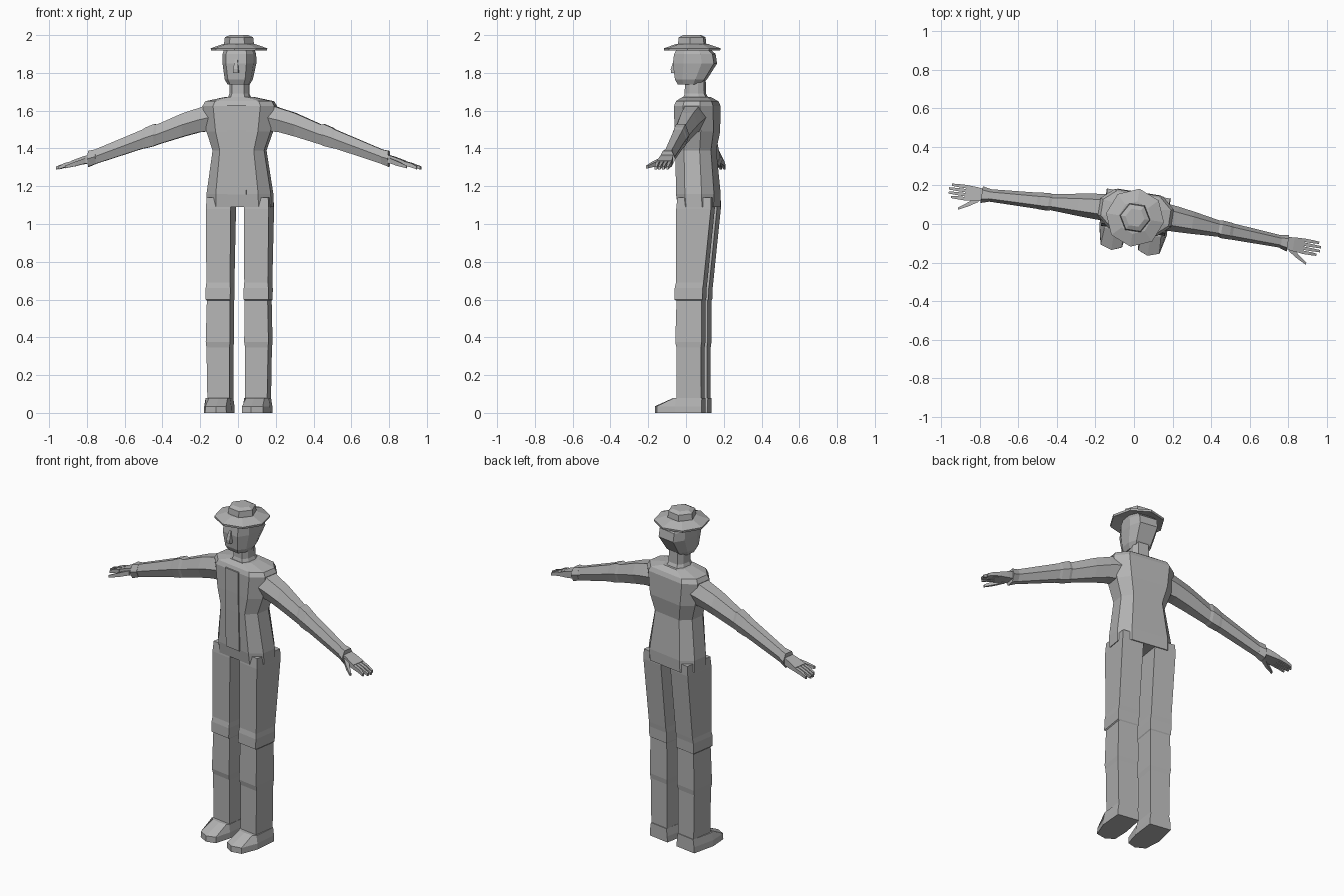
import bpy, bmesh, math

YAW = math.radians(-9)          # the whole figure is turned slightly

grey = bpy.data.materials.new("plain grey")
grey.diffuse_color = (0.45, 0.45, 0.45, 1)


def loft(name, rings, mirror=False):
    """Skin a list of equal-length point rings and cap both ends."""
    bm = bmesh.new()
    vs = [[bm.verts.new(p) for p in r] for r in rings]
    n = len(vs[0])
    for a, b in zip(vs, vs[1:]):
        for i in range(n):
            j = (i + 1) % n
            bm.faces.new((a[i], a[j], b[j], b[i]))
    bm.faces.new(vs[0][::-1])
    bm.faces.new(vs[-1])
    bmesh.ops.recalc_face_normals(bm, faces=bm.faces)
    me = bpy.data.meshes.new(name)
    bm.to_mesh(me)
    bm.free()
    me.materials.append(grey)
    ob = bpy.data.objects.new(name, me)
    bpy.context.collection.objects.link(ob)
    ob.rotation_euler.z = YAW
    if mirror:
        ob.modifiers.new("mirror", 'MIRROR').use_mirror_merge = False
    return ob


def octagon(z, w, f, b, k=0.66):
    """Horizontal chamfered section: half width, front y, back y."""
    d = b - f
    y1, y2 = f + d * 0.28, b - d * 0.28
    return [(-w * k, f, z), (w * k, f, z), (w, y1, z), (w, y2, z),
            (w * k, b, z), (-w * k, b, z), (-w, y2, z), (-w, y1, z)]


def rect(z, x0, x1, f, b):
    return [(x0, f, z), (x1, f, z), (x1, b, z), (x0, b, z)]


def hexa(x, y, z, hy, hz):
    """Six-sided section across the arm."""
    return [(x, y - hy, z), (x, y - hy * .55, z + hz), (x, y + hy * .55, z + hz),
            (x, y + hy, z), (x, y + hy * .55, z - hz), (x, y - hy * .55, z - hz)]


def slab(x, y, z, hy, hz):
    return [(x, y - hy, z - hz), (x, y - hy, z + hz), (x, y + hy, z + hz), (x, y + hy, z - hz)]


# Jacket body
loft("torso", [octagon(*r) for r in (
    (1.09, .172, -.026, .166), (1.16, .172, -.036, .168), (1.39, .138, -.042, .148),
    (1.49, .172, -.044, .165), (1.625, .192, -.044, .165), (1.65, .178, -.035, .155),
    (1.672, .075, -.012, .125))])
loft("jacket_placket", [rect(1.155, -.05, .05, -.043, 0), rect(1.39, -.05, .05, -.049, 0),
                        rect(1.50, -.05, .05, -.051, 0), rect(1.63, -.05, .05, -.051, 0)])

# Trousers: straight box legs with knee and boot-top steps
loft("leg", [rect(*r) for r in (
    (.06, .042, .16, -.025, .106), (.345, .042, .165, -.025, .106),
    (.375, .038, .168, -.031, .110), (.594, .040, .163, -.025, .110),
    (.60, .036, .168, -.036, .114), (.66, .036, .168, -.034, .116),
    (.69, .038, .165, -.028, .120), (1.08, .036, .168, -.026, .160),
    (1.14, .030, .165, -.020, .160))], mirror=True)

# Shoes
def sole(z, s, toe):
    pts = [(.042, -.13), (.095, -.152), (.155, -.132), (.178, -.03), (.168, .11), (.035, .11), (.03, -.03)]
    return [(.1 + (x - .1) * s, y * (toe if y < -.1 else 1), z) for x, y in pts]

shoe = loft("shoe", [sole(0, 1, 1), sole(.035, .98, 1), sole(.08, .88, .32)], mirror=True)

# Arms with elbow band
loft("arm", [hexa(*r) for r in (
    (.15, .062, 1.565, .07, .072), (.215, .059, 1.55, .066, .064), (.30, .054, 1.525, .058, .062),
    (.44, .045, 1.473, .042, .053), (.455, .044, 1.471, .046, .058),
    (.50, .042, 1.456, .044, .054), (.515, .041, 1.45, .042, .050),
    (.775, .029, 1.354, .032, .038))], mirror=True)
loft("cuff", [hexa(*r) for r in ((.765, .029, 1.357, .034, .038),
                                 (.805, .027, 1.345, .044, .042))], mirror=True)

# Hands
loft("palm", [slab(.79, .027, 1.347, .030, .022), slab(.835, .026, 1.336, .036, .020),
              slab(.89, .024, 1.322, .040, .013)], mirror=True)
for i, tip in enumerate((.96, .976, .978, .965)):
    y = .024 + (i - 1.5) * .021
    loft("finger", [slab(.885, y, 1.322, .009, .012), slab(.93, y - .001, 1.311, .008, .011),
                    slab(tip, y - .002, 1.297, .006, .008)], mirror=True)
loft("thumb", [slab(.815, .005, 1.335, .018, .014), slab(.865, -.033, 1.318, .012, .012),
               slab(.915, -.064, 1.302, .006, .007)], mirror=True)

# Neck and head
loft("neck", [octagon(1.66, .062, -.012, .118), octagon(1.69, .05, -.002, .102),
              octagon(1.78, .05, .0, .10)])
loft("head", [octagon(*r) for r in (
    (1.738, .055, -.038, .078), (1.765, .070, -.052, .105), (1.85, .083, -.062, .158),
    (1.90, .083, -.055, .150), (1.945, .068, -.03, .10))])
loft("nose", [rect(1.80, -.014, .014, -.078, -.04), rect(1.82, -.013, .013, -.080, -.04),
              rect(1.87, -.008, .008, -.064, -.04)])

# Hat: dished brim and low crown
def disc(z, r, n=8, cy=.033):
    return [(r * math.cos(2 * math.pi * i / n), cy + r * math.sin(2 * math.pi * i / n), z)
            for i in range(n)]

loft("hat_brim", [disc(1.935, .06), disc(1.918, .15), disc(1.93, .152), disc(1.953, .085)])
loft("hat_crown", [disc(1.94, .082, 6), disc(1.988, .076, 6), disc(2.0, .05, 6)])
